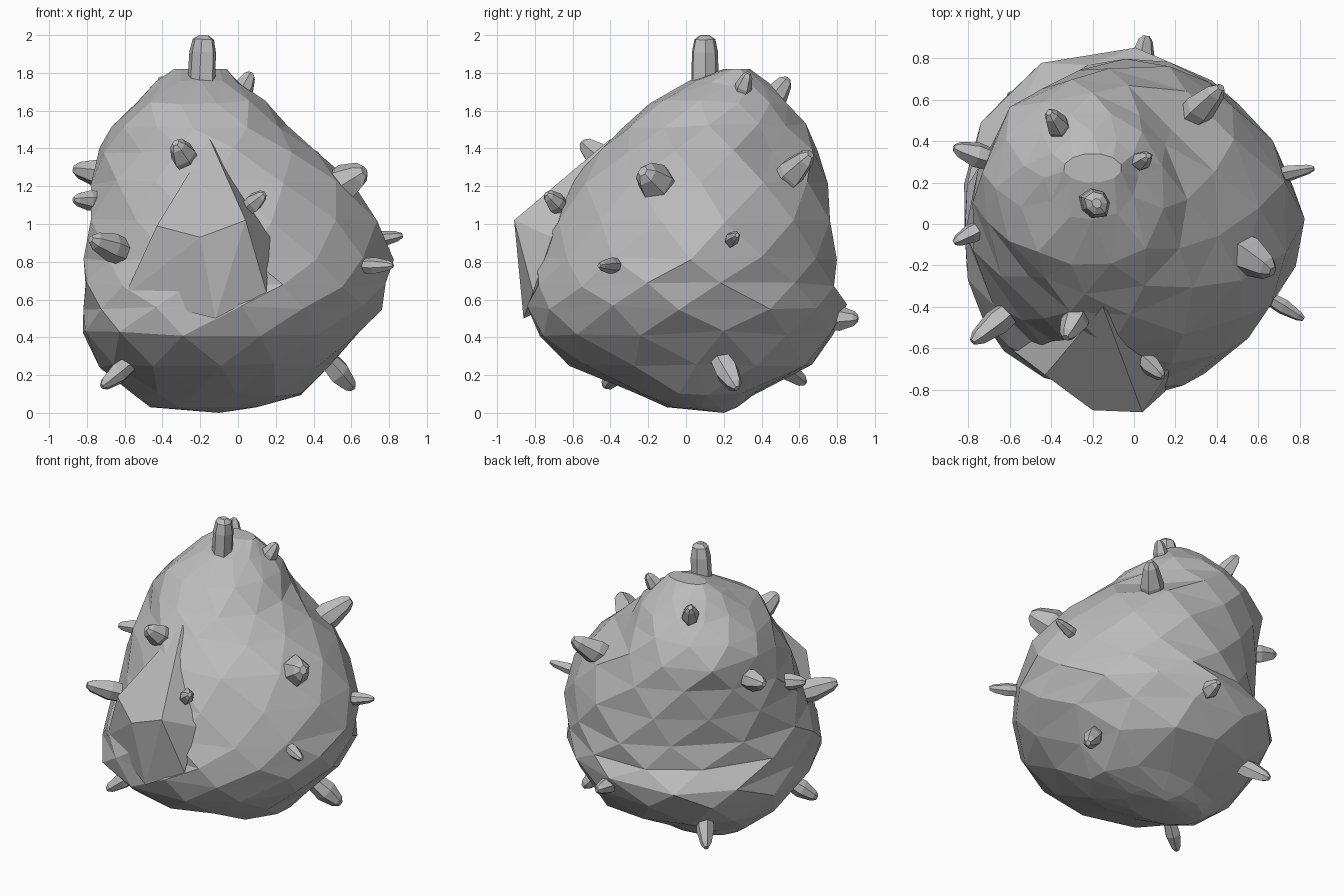
import bpy, bmesh, math, random
from mathutils import Vector

random.seed(7)
cube = bpy.data.objects.get("Cube")
if cube:
    bpy.data.objects.remove(cube, do_unlink=True)

stone = bpy.data.materials.new("grey stone")
stone.use_nodes = True
grey = (0.5, 0.5, 0.5, 1)
stone.diffuse_color = grey
stone.node_tree.nodes["Principled BSDF"].inputs["Base Color"].default_value = grey


def add_object(name, bm):
    bmesh.ops.recalc_face_normals(bm, faces=bm.faces[:])
    mesh = bpy.data.meshes.new(name)
    bm.to_mesh(mesh)
    bm.free()
    mesh.materials.append(stone)
    obj = bpy.data.objects.new(name, mesh)
    bpy.context.collection.objects.link(obj)
    return obj


def merge_flat(bm, angle):
    bmesh.ops.dissolve_limit(bm, angle_limit=math.radians(angle),
                             verts=bm.verts[:], edges=bm.edges[:])


def add_spike(name, base, tip, radius, profile, sides=6):
    """Tapered crystal lofted from base to tip."""
    base, tip = Vector(base), Vector(tip)
    axis = tip - base
    turn = axis.to_track_quat('Z', 'Y')
    bm = bmesh.new()
    rings = []
    for along, width in profile:
        ring = []
        for i in range(sides):
            a = math.tau * (i + 0.3) / sides
            r = radius * width * (1 + 0.12 * math.sin(i * 2))
            offset = turn @ Vector((r * math.cos(a), r * math.sin(a), 0))
            ring.append(bm.verts.new(base + axis * along + offset))
        rings.append(ring)
    for low, high in zip(rings, rings[1:]):
        for i in range(sides):
            j = (i + 1) % sides
            bm.faces.new((low[i], low[j], high[j], high[i]))
    bm.faces.new(rings[0][::-1])
    bm.faces.new(rings[-1])
    return add_object(name, bm)


# Main body, one line per level: z, x range, y range, then corner fullness
# for back left, back right, front right and front left
levels = [
    (0.03, -0.46, 0.10, -0.10, 0.27, 1, 1, 1, 1),
    (0.10, -0.56, 0.34, -0.28, 0.36, 1.06, 1, 1, 1),
    (0.25, -0.73, 0.49, -0.62, 0.67, 1.05, 0.98, 1, 1),
    (0.42, -0.83, 0.66, -0.79, 0.80, 0.98, 1.04, 1.05, 1),
    (0.56, -0.82, 0.76, -0.83, 0.84, 0.96, 1.08, 1.05, 0.98),
    (0.68, -0.82, 0.80, -0.82, 0.80, 0.95, 0.97, 1.03, 0.95),
    (0.82, -0.81, 0.82, -0.79, 0.79, 0.95, 0.97, 0.97, 0.93),
    (1.02, -0.80, 0.75, -0.71, 0.78, 0.96, 0.98, 0.94, 0.95),
    (1.22, -0.78, 0.60, -0.60, 0.74, 0.96, 0.99, 0.9, 1),
    (1.39, -0.73, 0.42, -0.45, 0.71, 0.81, 1.07, 0.9, 1.06),
    (1.52, -0.67, 0.25, -0.34, 0.63, 0.91, 1.06, 0.95, 1.08),
    (1.64, -0.55, 0.15, -0.20, 0.54, 1, 1, 1.1, 1.05),
    (1.75, -0.43, 0.02, 0.02, 0.44, 1, 1, 1.05, 1),
    (1.82, -0.34, -0.06, 0.20, 0.34, 1, 1, 1, 1),
]
count = 12
bm = bmesh.new()
rings = []
for n, (z, x0, x1, y0, y1, *corners) in enumerate(levels):
    edge_level = n in (0, len(levels) - 1)
    ring = []
    for i in range(count):
        a = math.tau * (i + 0.5 * (n % 2) + random.uniform(-0.12, 0.12)) / count
        fullness = corners[int(a // (math.pi / 2)) % 4]
        scale = 1 + (fullness - 1) * math.sin(2 * a) ** 2
        scale *= random.uniform(0.995, 1.02)
        lift = 0 if edge_level else random.uniform(-0.015, 0.015)
        ring.append(bm.verts.new((
            (x0 + x1) / 2 + math.cos(a) * scale * (x1 - x0) / 2,
            (y0 + y1) / 2 + math.sin(a) * scale * (y1 - y0) / 2, z + lift)))
    rings.append(ring)
# Staggered rings are joined by alternating triangles
for n, (low, high) in enumerate(zip(rings, rings[1:])):
    for i in range(count):
        j = (i + 1) % count
        if n % 2 == 0:
            bm.faces.new((low[i], low[j], high[i]))
            bm.faces.new((low[j], high[j], high[i]))
        else:
            bm.faces.new((low[i], high[j], high[i]))
            bm.faces.new((low[i], low[j], high[j]))
bm.faces.new(rings[-1])
lowest = bm.verts.new((-0.1, 0.2, 0))
for i in range(count):
    bm.faces.new((lowest, rings[0][(i + 1) % count], rings[0][i]))
merge_flat(bm, 10)
add_object("rock_body", bm)

# Ridge on the front, with a steep step on its left side
bm = bmesh.new()
for p in [(-0.15, -0.40, 1.45), (-0.20, -0.90, 0.93), (0.04, -0.91, 1.02),
          (0.15, -0.81, 0.64), (0.17, -0.71, 0.93), (-0.43, -0.73, 0.99),
          (-0.12, -0.86, 0.50), (-0.60, -0.60, 0.62), (-0.2, -0.2, 0.8)]:
    bm.verts.new(p)
bmesh.ops.convex_hull(bm, input=bm.verts[:])
merge_flat(bm, 3)
add_object("front_ridge", bm)

# Crystals growing out of the rock
bud = [(-0.25, 0.75), (0, 0.8), (0.5, 1), (0.88, 0.62), (1, 0.28)]
prism = [(0, 1), (0.8, 0.9), (0.95, 0.72), (1, 0.3)]
add_spike("top_crystal", (-0.2, 0.1, 1.55), (-0.18, 0.1, 2.0), 0.08, prism, 7)
spikes = {
    "upper_front": ((-0.25, -0.40, 1.30), (-0.33, -0.55, 1.43), 0.07),
    "ridge": ((0.03, -0.64, 1.07), (0.14, -0.74, 1.16), 0.05),
    "left_front": ((0.45, -0.09, 1.15), (0.67, -0.23, 1.28), 0.10),
    "right_front": ((-0.55, -0.38, 0.83), (-0.78, -0.57, 0.92), 0.07),
    "right_back": ((-0.65, 0.30, 1.25), (-0.87, 0.37, 1.29), 0.065),
    "right_middle": ((-0.70, 0.00, 1.12), (-0.87, -0.09, 1.13), 0.05),
    "left_middle": ((0.63, 0.22, 0.90), (0.87, 0.27, 0.94), 0.04),
    "left_low_front": ((0.62, -0.34, 0.78), (0.82, -0.46, 0.78), 0.04),
    "left_foot": ((0.46, 0.17, 0.30), (0.61, 0.27, 0.13), 0.065),
    "right_foot": ((-0.56, -0.32, 0.27), (-0.72, -0.43, 0.14), 0.055),
    "back_foot": ((-0.45, 0.44, 0.31), (-0.60, 0.63, 0.16), 0.06),
    "back_low": ((0.03, 0.72, 0.50), (0.06, 0.91, 0.50), 0.06),
    "back_upper": ((0.22, 0.46, 1.18), (0.42, 0.66, 1.37), 0.08),
    "crown_back": ((-0.33, 0.42, 1.60), (-0.41, 0.54, 1.77), 0.06),
    "crown_left": ((0.00, 0.28, 1.66), (0.07, 0.33, 1.80), 0.05),
}
for place, (base, tip, radius) in spikes.items():
    add_spike(place + "_crystal", base, tip, radius, bud)
